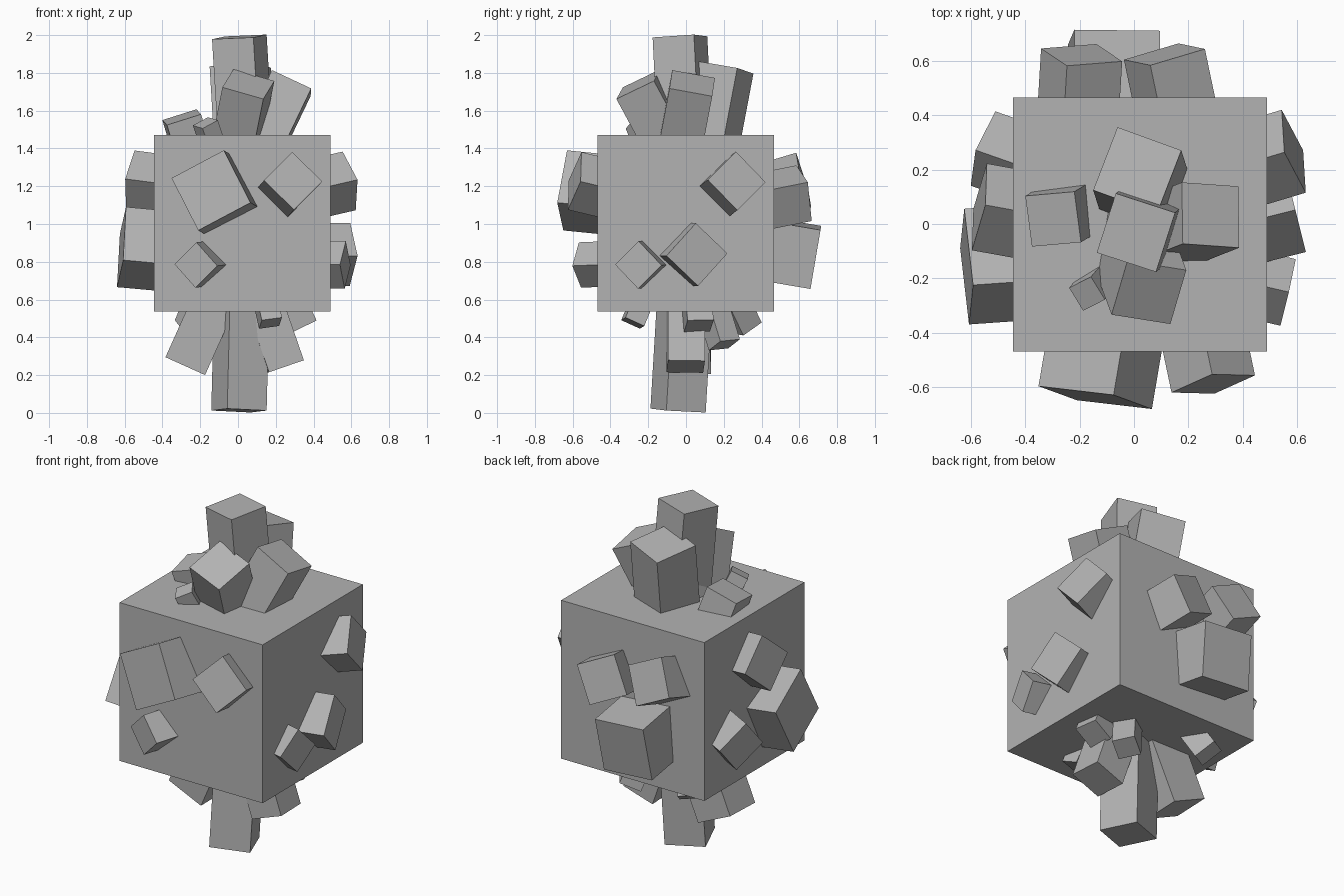
import bpy
from math import radians, cos, sin
from mathutils import Vector, Matrix

if "Cube" in bpy.data.objects:
    bpy.data.objects.remove(bpy.data.objects["Cube"])

grey = bpy.data.materials.new("mid_grey")
grey.diffuse_color = (0.45, 0.45, 0.45, 1)
grey.use_nodes = True
grey.node_tree.nodes["Principled BSDF"].inputs["Base Color"].default_value = grey.diffuse_color

X, Y, Z = Matrix.Identity(3)
CORE = Vector((0.022, -0.002, 1.003))
SIDE = 0.935


def box(name, matrix):
    bpy.ops.mesh.primitive_cube_add(size=1)
    o = bpy.context.object
    o.name = name
    o.matrix_world = matrix
    o.data.materials.append(grey)


def block(name, face, pos, rise, size, tilt, roll):
    """Tilted square block on a core face; pos is its end centre seen face on."""
    n, a, b = face
    d = (n + tilt[0] * a + tilt[1] * b).normalized()
    w = cos(radians(roll)) * a + sin(radians(roll)) * b
    u = (w - n * w.dot(d) / n.dot(d)).normalized()
    v = d.cross(u)
    length = rise * 1.2 + 0.1
    end = CORE + n * (SIDE / 2 + rise) + pos[0] * a + pos[1] * b
    rot = Matrix((u, v, d)).transposed().to_4x4()
    box(name, Matrix.Translation(end - d * length / 2) @ rot
        @ Matrix.Diagonal((size, size, length, 1)))


# main cube
box("core_cube", Matrix.Translation(CORE) @ Matrix.Scale(SIDE, 4))

# wall blocks: position, size, tilt, roll; each rises in proportion to its size
walls = {
    "front": ((-Y, X, Z), 0.54, [((-.165, .175), .315, (-.17, .1), 28),
                                 ((.27, .225), .222, (.21, .24), 45),
                                 ((-.245, -.22), .17, (-.36, -.04), 45)]),
    "right": ((X, Y, Z), 0.44, [((.27, .225), .225, (.3, .23), 45),
                                ((.06, -.165), .235, (.25, 0), 48),
                                ((-.25, -.22), .178, (-.23, -.02), 45)]),
    "left": ((-X, Y, Z), 0.54, [((-.155, -.125), .317, (-.07, .09), -27),
                                ((.065, .225), .23, (.18, .13), 42),
                                ((.28, -.19), .205, (.35, -.18), 50)]),
    "back": ((Y, X, Z), 0.70, [((-.095, -.18), .317, (0, -.17), -4),
                               ((-.215, .23), .225, (.06, .3), -25),
                               ((.09, .16), .228, (-.21, .2), -24)]),
}
for name, (face, ratio, items) in walls.items():
    for pos, size, tilt, roll in items:
        block(name + "_block", face, pos, ratio * size, size, tilt, roll)

# top blocks: position, rise, size, roll, tilt
for pos, rise, size, roll, tilt in [
    ((-.015, -.03), .52, .23, -18, (-.06, -.05)),
    ((-.01, .2), .36, .252, -20, (-.06, .19)),
    ((.26, .035), .275, .23, -4, (.48, .19)),
    ((.033, -.25), .27, .228, -9, (.2, -.54)),
    ((-.32, .02), .095, .19, 5, (-.3, -.18)),
    ((-.195, -.255), .065, .1, 27, (-.34, -.4)),
]:
    block("top_block", (Z, X, Y), pos, rise, size, tilt, roll)

# bottom blocks: position, rise, size, roll; they fan out from the middle
for pos, rise, size, roll in [
    ((-.017, -.04), .523, .225, 22),
    ((-.3, .02), .285, .23, 0),
    ((.23, 0), .29, .195, 3),
    ((-.275, .32), .085, .13, 32),
    ((.15, -.28), .06, .11, 12),
    ((.32, .07), .075, .14, 9),
    ((.2, .205), .175, .125, 32),
]:
    block("bottom_block", (-Z, X, Y), pos, rise, size, (pos[0] * 1.5, pos[1] * 1.5), roll)
